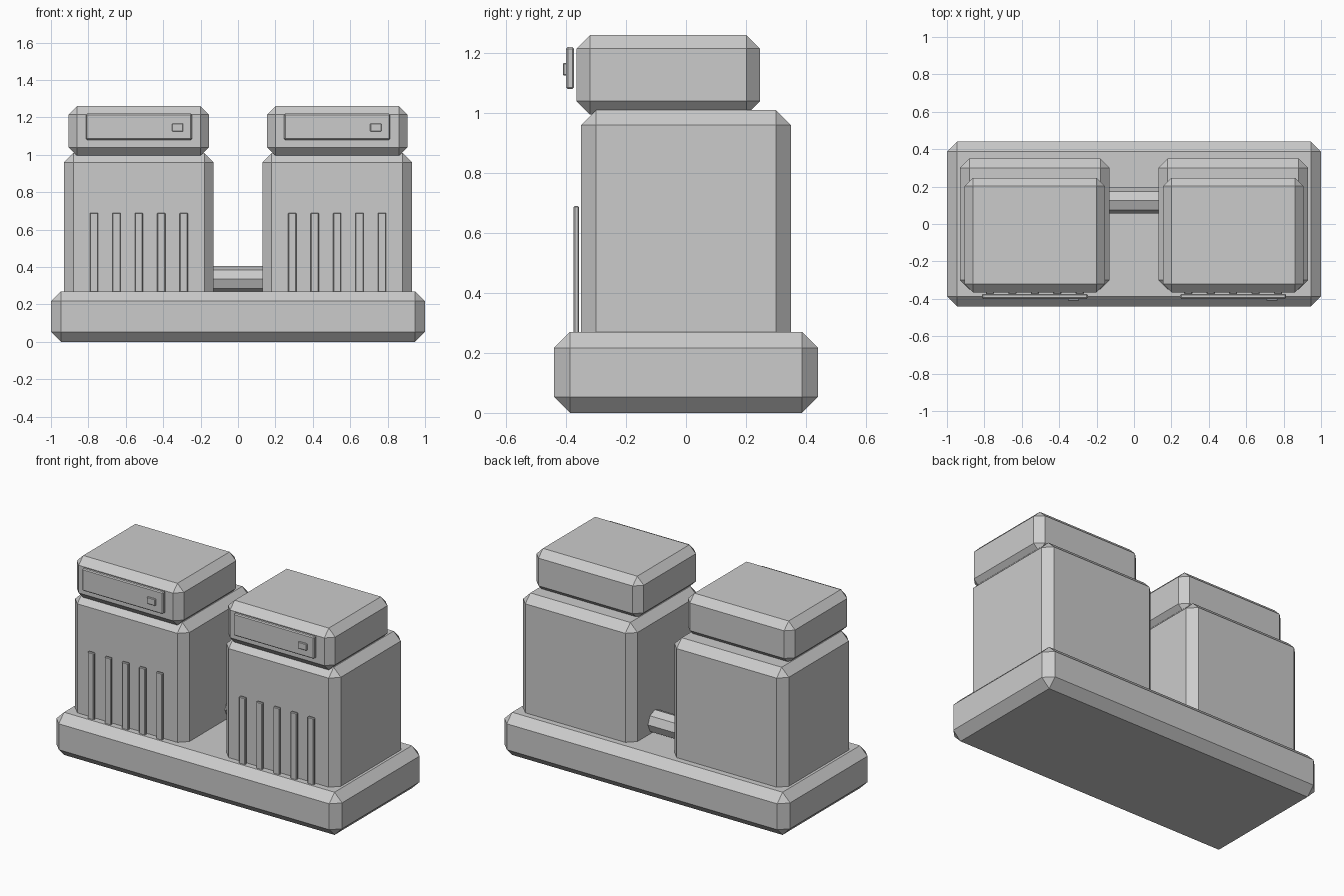
import bpy, math

if "Cube" in bpy.data.objects:
    bpy.data.objects.remove(bpy.data.objects["Cube"], do_unlink=True)

grey = bpy.data.materials.new("plain grey")
grey.use_nodes = True
grey.diffuse_color = (0.6, 0.6, 0.6, 1)
grey.node_tree.nodes["Principled BSDF"].inputs["Base Color"].default_value = (0.6, 0.6, 0.6, 1)


def box(name, x, y, z, bevel):
    """Chamfered box from (min, max) ranges on each axis."""
    ranges = (x, y, z)
    bpy.ops.mesh.primitive_cube_add(size=1, location=[(a + b) / 2 for a, b in ranges])
    ob = bpy.context.object
    ob.name = name
    ob.scale = [b - a for a, b in ranges]
    bpy.ops.object.transform_apply(location=False, rotation=False, scale=True)
    ob.data.materials.append(grey)
    mod = ob.modifiers.new("chamfer", "BEVEL")
    mod.width = bevel
    mod.segments = 1
    mod.limit_method = "NONE"
    return ob


def around(centre, half):
    return (centre - half, centre + half)


# Base slab
box("base", (-1, 1), (-0.44, 0.44), (0, 0.27), 0.053)

# Two identical towers
for side, cx in (("right", -0.53), ("left", 0.53)):
    box(side + "_body", around(cx, 0.4), (-0.35, 0.35), (0.12, 1.01), 0.05)
    box(side + "_head", around(cx, 0.375), (-0.365, 0.247), (0.995, 1.26), 0.045)
    box(side + "_front_panel", around(cx, 0.283), (-0.4, -0.373), (1.08, 1.22), 0.006)
    box(side + "_panel_button", around(cx + 0.207, 0.03), (-0.41, -0.395), (1.125, 1.167), 0.003)
    # Vent ribs
    for i in range(5):
        box(f"{side}_vent_rib_{i + 1}", around(cx + (i - 2) * 0.12, 0.022),
            (-0.375, -0.357), (0.24, 0.69), 0.004)

# Octagonal pipe joining the towers
bpy.ops.mesh.primitive_cylinder_add(vertices=8, radius=0.07, depth=0.4,
                                    location=(0, 0.125, 0.335),
                                    rotation=(0, math.pi / 2, 0))
pipe = bpy.context.object
pipe.name = "connecting_pipe"
pipe.data.materials.append(grey)
